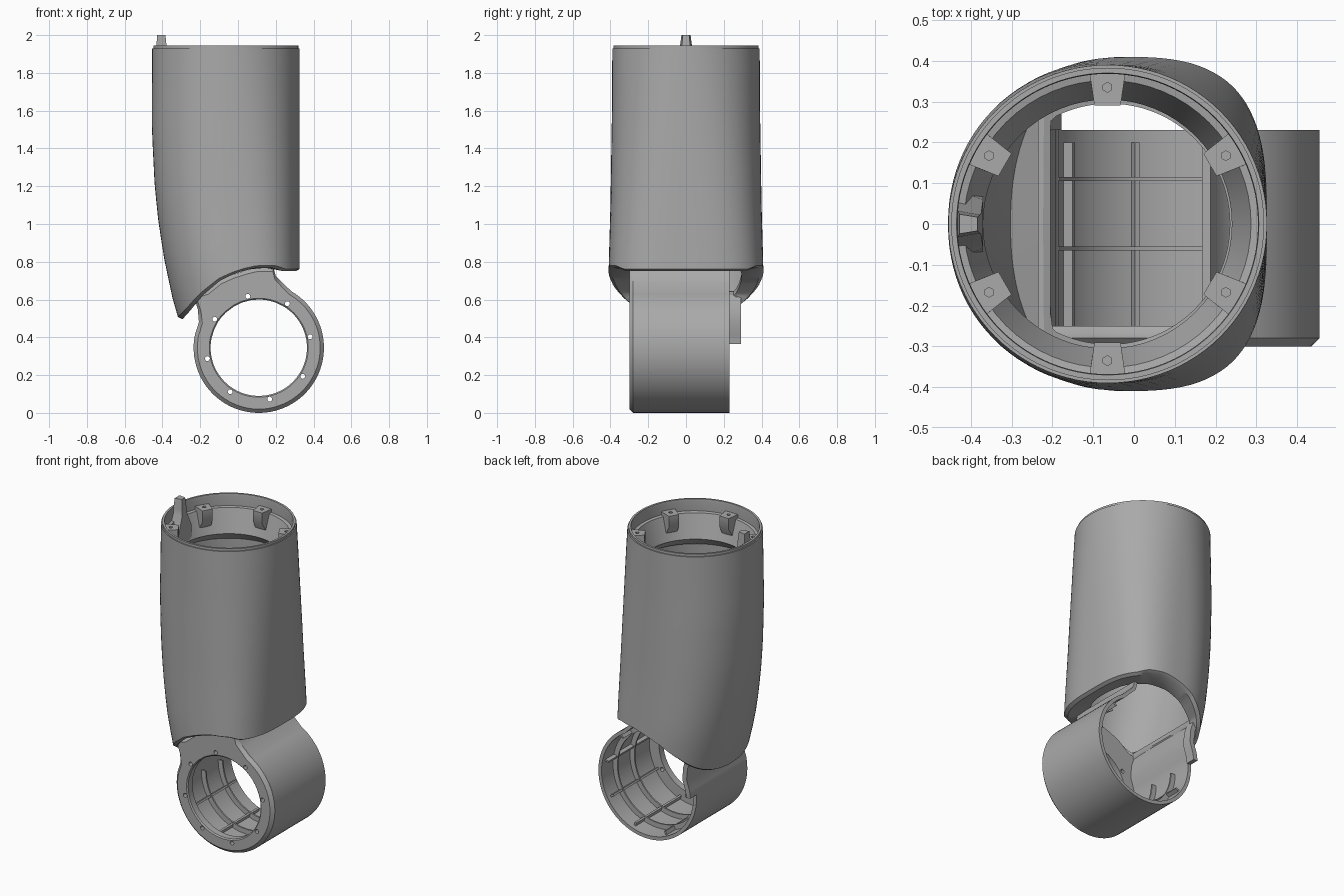
import bpy, bmesh, math
from mathutils import Vector, Matrix

if "Cube" in bpy.data.objects:
    bpy.data.objects.remove(bpy.data.objects["Cube"])

grey = bpy.data.materials.new("mid grey")
grey.diffuse_color = (0.4, 0.4, 0.4, 1)
grey.use_nodes = True
grey.node_tree.nodes["Principled BSDF"].inputs["Base Color"].default_value = grey.diffuse_color


def make(name, verts, faces, angle=35):
    """Mesh object with outward normals and sharp edges kept."""
    me = bpy.data.meshes.new(name)
    me.from_pydata(verts, [], faces)
    bm = bmesh.new()
    bm.from_mesh(me)
    bmesh.ops.remove_doubles(bm, verts=bm.verts, dist=1e-5)
    bmesh.ops.recalc_face_normals(bm, faces=bm.faces)
    bm.to_mesh(me)
    bm.free()
    me.materials.append(grey)
    ob = bpy.data.objects.new(name, me)
    bpy.context.collection.objects.link(ob)
    bpy.ops.object.select_all(action='DESELECT')
    ob.select_set(True)
    bpy.context.view_layer.objects.active = ob
    bpy.ops.object.shade_smooth_by_angle(angle=math.radians(angle))
    return ob


def loft(name, rings, wrap_rings=False, wrap_ring=True):
    """Quads between consecutive equal-length rings."""
    n, m = len(rings[0]), len(rings)
    faces = []
    for i in range(m if wrap_rings else m - 1):
        for j in range(n if wrap_ring else n - 1):
            a, b, k = i * n, ((i + 1) % m) * n, (j + 1) % n
            faces.append((a + j, a + k, b + k, b + j))
    if not wrap_ring:
        faces += [[i * n for i in range(m)], [i * n + n - 1 for i in range(m)]]
    return make(name, [p for r in rings for p in r], faces)


def drill(ob, spots, axis, radius, depth, sides):
    """Cut round holes through an object."""
    bm = bmesh.new()
    turn = Matrix.Rotation(math.pi / 2, 4, 'X') if axis == 'Y' else Matrix()
    for p in spots:
        bmesh.ops.create_cone(bm, cap_ends=True, segments=sides, radius1=radius, radius2=radius,
                              depth=depth, matrix=Matrix.Translation(p) @ turn)
    me = bpy.data.meshes.new("drill")
    bm.to_mesh(me)
    bm.free()
    cutter = bpy.data.objects.new("drill", me)
    cutter.hide_render = True
    bpy.context.collection.objects.link(cutter)
    mod = ob.modifiers.new("holes", 'BOOLEAN')
    mod.object, mod.operation, mod.solver = cutter, 'DIFFERENCE', 'EXACT'
    bpy.context.view_layer.objects.active = ob
    bpy.ops.object.modifier_apply(modifier=mod.name)
    bpy.data.objects.remove(cutter)


def lerp(table, x):
    for (x0, y0), (x1, y1) in zip(table, table[1:]):
        if x <= x1:
            return y0 + (y1 - y0) * max(0, (x - x0) / (x1 - x0))
    return table[-1][1]


# ---- outer sleeve: round at the top, squarer and swept at the bottom
LEFT = [(.48, -.31), (.6, -.345), (.8, -.388), (1.0, -.42), (1.2, -.441), (1.5, -.456), (1.94, -.455)]
HALF = [(.48, .40), (.75, .41), (1.1, .40), (1.6, .392), (1.94, .39)]
EDGE = [(-.33, .48), (-.28, .53), (-.2, .62), (-.1, .70), (0, .745), (.1, .768), (.2, .768), (.25, .75), (.34, .75)]
TOP, N = 1.93, 96


def section(t, z, inset=0):
    xl, xr, b = lerp(LEFT, z) + inset, .326 - inset, lerp(HALF, z) - inset
    c, s = math.cos(t), math.sin(t)
    k = min(1, max(0, (1.94 - z) / 1.15))
    n = 2 + k * (1.0 if c > 0 else .2)
    x = (xl + xr) / 2 + (xr - xl) / 2 * math.copysign(abs(c) ** (2 / n), c)
    return Vector((x, b * math.copysign(abs(s) ** (2 / n), s), z))


def low(t):
    z = .7
    for _ in range(12):
        z = (z + lerp(EDGE, section(t, z).x)) / 2
    return z


def opening(t, dz):
    c, s = math.cos(t), math.sin(t)
    r = min(.295, .145 / -c) if c < -.1 else .295
    x = -.06 + r * c
    return Vector((x, r * s, lerp(EDGE, x) + dz))


ang = [2 * math.pi * i / N for i in range(N)]
lows = [low(t) for t in ang]
STEPS = 14
rings = [[opening(t, .03) for t in ang], [opening(t, 0.005) for t in ang],
         [section(t, z, .02) for t, z in zip(ang, lows)]]
rings += [[section(t, z + .012 + (TOP - z - .012) * i / STEPS) for t, z in zip(ang, lows)]
          for i in range(STEPS + 1)]
rings += [[section(t, TOP, .007) for t in ang],
          [section(t, TOP, .007) + Vector((0, 0, .015)) for t in ang],
          [section(t, TOP, .02) + Vector((0, 0, .015)) for t in ang]]
rings += [[section(t, z + .035 + (TOP - z - .035) * (1 - i / STEPS), .022) for t, z in zip(ang, lows)]
          for i in range(STEPS + 1)]
loft("sleeve", rings, wrap_rings=True)


# ---- funnel ring inside the sleeve mouth
def circle(r, z, n=64):
    return [(-.065 + r * math.cos(2 * math.pi * i / n), r * math.sin(2 * math.pi * i / n), z) for i in range(n)]


loft("mouth_ring", [circle(.378, 1.87), circle(.352, 1.865), circle(.305, 1.72), circle(.37, 1.66)], wrap_rings=True)

# ---- six screw lugs inside the mouth
lv, lf, spots = [], [], []
for deg in (30, 90, 150, 210, 270, 330):
    t = math.radians(deg)
    u, v = Vector((math.cos(t), math.sin(t), 0)), Vector((-math.sin(t), math.cos(t), 0))
    o, b = Vector((-.065, 0, 0)), len(lv)
    for w in (-1, 1):
        for r, z, h in ((.378, 1.89, .045), (.29, 1.89, .032), (.29, 1.82, .032), (.375, 1.68, .045)):
            lv.append(o + u * r + v * w * h + Vector((0, 0, z)))
    lf += [[b, b + 1, b + 2, b + 3], [b + 4, b + 5, b + 6, b + 7]]
    lf += [[b + i, b + (i + 1) % 4, b + 4 + (i + 1) % 4, b + 4 + i] for i in range(4)]
    spots.append(o + u * .335 + Vector((0, 0, 1.89)))
drill(make("screw_lugs", lv, lf), spots, 'Z', .012, .08, 6)

# ---- locating tab that stands above the rim
tab = [(.10, 1.72, -.44, -.37), (.085, 1.82, -.44, -.37), (.035, 1.9, -.435, -.375),
       (.032, 1.94, -.432, -.378), (.024, 2.0, -.428, -.384)]
tr = [[(x0, -w, z), (x1, -w * .7, z), (x1, w * .7, z), (x0, w, z)] for w, z, x0, x1 in tab]
ob = loft("locating_tab", [[(-.405, 0, 1.72)] * 4] + tr + [[(-.406, 0, 2.0)] * 4])

# ---- barrel and neck: one outline, open where it meets the sleeve
CX, CZ, R = .11, .345, .345
outline = [(.188, .768), (.2, .725), (.235, .69)]
outline += [(CX + R * math.cos(math.radians(a)), CZ + R * math.sin(math.radians(a))) for a in range(60, -193, -4)]
outline += [(-.207, .48), (-.213, .55), (-.235, .62)]


def offset(pts, d):
    out = []
    for i, p in enumerate(pts):
        a, b = pts[max(0, i - 1)], pts[min(len(pts) - 1, i + 1)]
        t = Vector((b[0] - a[0], b[1] - a[1])).normalized()
        out.append((p[0] + t.y * d, p[1] - t.x * d))
    return out


def at(pts, y):
    return [(x, y, z) for x, z in pts]


def wall(name, pts, y0, y1, t=.022):
    inn = offset(pts, t)
    loft(name, [at(pts, y0), at(pts, y1), at(inn, y1), at(inn, y0)], wrap_rings=True, wrap_ring=False)


wall("barrel_wall", outline, -.28, .23)
side = [p for p in outline if p[0] < -.2 and p[1] > .35]
wall("neck_rear_lip", side, .23, .29, .03)

# ---- front flange plate with a big bore and eight screw holes
closed = outline + [(x, lerp(EDGE, x)) for x in (-.17, -.1, -.03, .04, .1, .15)]


def toward(pts, d=None, r=None):
    out = []
    for x, z in pts:
        v = Vector((x - CX, z - CZ))
        v = v.normalized() * (r if r else v.length - d)
        out.append((CX + v.x, CZ + v.y))
    return out


bore = toward(closed, r=.255)
plate = loft("front_flange", [at(closed, -.28), at(toward(closed, .02), -.3), at(toward(closed, r=.262), -.3),
                              at(bore, -.293), at(bore, -.25), at(toward(closed, .01), -.25),
                              at(closed, -.27)], wrap_rings=True)
holes = [Vector((CX + .278 * math.cos(math.radians(a)), -.275, CZ + .278 * math.sin(math.radians(a))))
         for a in range(12, 372, 45)]
drill(plate, holes, 'Y', .013, .1, 12)

# ---- ribs inside the barrel: rings and lengthwise bars
for i, y in enumerate((-.06, .11)):
    arc = [(CX + .327 * math.cos(math.radians(a)), CZ + .327 * math.sin(math.radians(a))) for a in range(60, -181, -6)]
    wall(f"ring_rib_{i + 1}", arc, y - .005, y + .005, .035)
for i, a in enumerate(range(50, -190, -40)):
    t = math.radians(a)
    d, s = Vector((math.cos(t), 0, math.sin(t))), Vector((-math.sin(t), 0, math.cos(t))) * .006
    c = Vector((CX, 0, CZ))
    loft(f"long_rib_{i + 1}", [[c + d * r + s * k + Vector((0, y, 0)) for y in (-.25, .2)]
                               for r, k in ((.328, -1), (.328, 1), (.298, 1), (.298, -1))],
         wrap_rings=True, wrap_ring=False)
